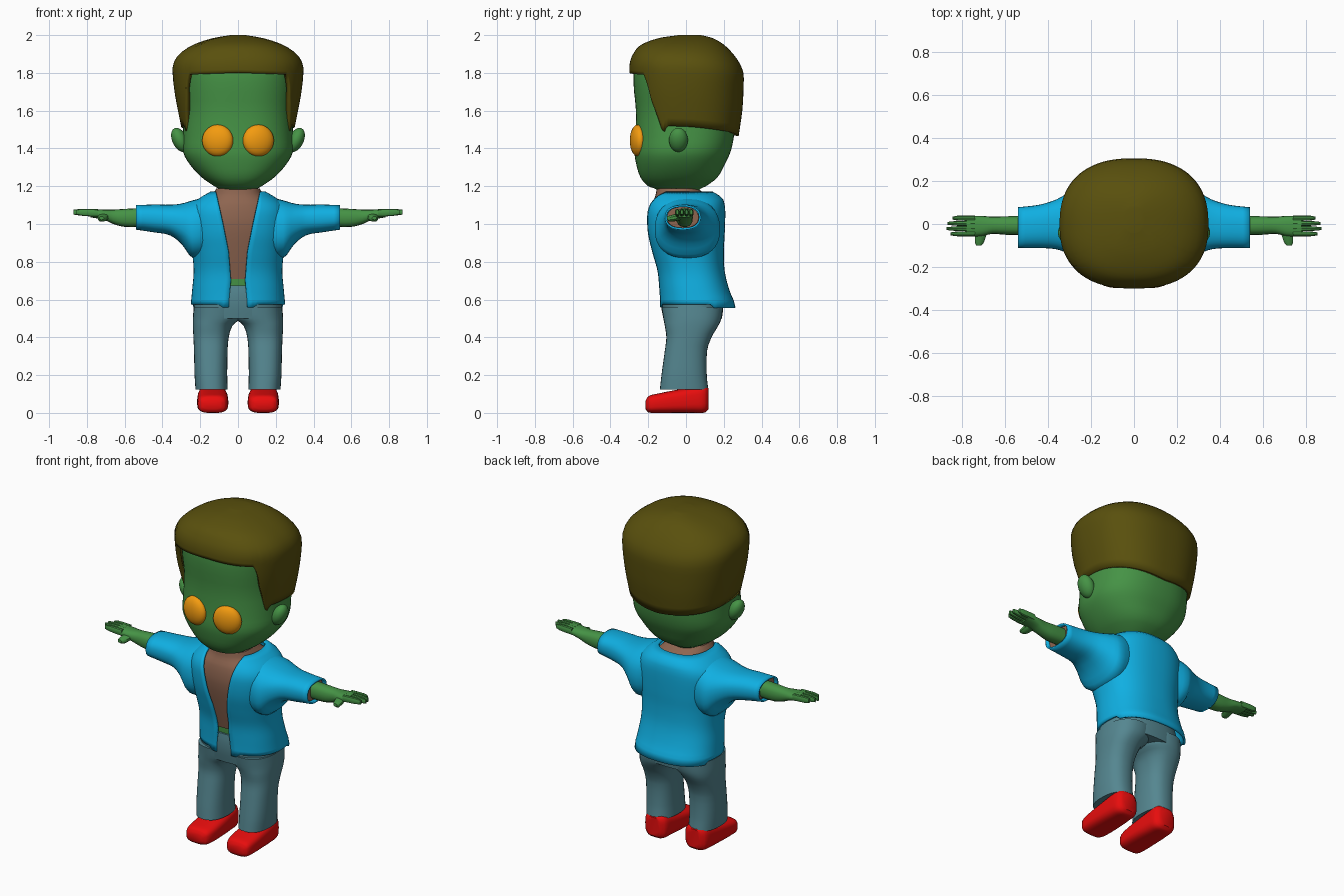
import bpy, bmesh, math

if "Cube" in bpy.data.objects:
    bpy.data.objects.remove(bpy.data.objects["Cube"])

COL = dict(skin=(0.06, 0.29, 0.06), hair=(0.10, 0.08, 0.004), blue=(0.005, 0.43, 0.76),
           brown=(0.27, 0.13, 0.08), denim=(0.09, 0.24, 0.28), red=(0.8, 0.004, 0.004),
           orange=(0.9, 0.33, 0.005))
MATS = {}
for key, c in COL.items():
    MATS[key] = bpy.data.materials.new(key)
    MATS[key].diffuse_color = (*c, 1)


def sample(table, t):
    """Smooth (Hermite) interpolation of table rows (t, values...)."""
    t = min(max(t, table[0][0]), table[-1][0])
    i = next(k for k in range(len(table) - 1) if t <= table[k + 1][0] + 1e-9)
    p, q = table[i], table[i + 1]
    o, r = table[max(i - 1, 0)], table[min(i + 2, len(table) - 1)]
    h = q[0] - p[0]
    u = (t - p[0]) / h
    out = []
    for k in range(1, len(p)):
        m0 = (q[k] - o[k]) / (q[0] - o[0]) * h
        m1 = (r[k] - p[k]) / (r[0] - p[0]) * h
        out.append(p[k] + u * m0 + u * u * (3 * (q[k] - p[k]) - 2 * m0 - m1)
                   + u ** 3 * (m0 + m1 - 2 * (q[k] - p[k])))
    return out


def linear(table, t):
    for (a, b), (c, d) in zip(table, table[1:]):
        if t <= c:
            return b + (d - b) * (t - a) / (c - a)
    return table[-1][1]


def point(table, t, ang, n=2.4, axis='z'):
    """Point on a superellipse section; rows are (t, a_low, a_high, b_low, b_high)."""
    a0, a1, b0, b1 = sample(table, t)
    power = lambda v: math.copysign(abs(v) ** (2 / n), v)
    a = (a0 + a1) / 2 + (a1 - a0) / 2 * power(math.sin(ang))
    b = (b0 + b1) / 2 - (b1 - b0) / 2 * power(math.cos(ang))
    return {'z': (a, b, t), 'x': (t, a, b), 'y': (a, t, b)}[axis]


def finish(ob, mat, mirror=False, thick=0):
    ob.data.materials.append(MATS[mat])
    bpy.ops.object.select_all(action='DESELECT')
    ob.select_set(True)
    bpy.context.view_layer.objects.active = ob
    bpy.ops.object.shade_smooth_by_angle(angle=math.radians(40))
    if thick:
        s = ob.modifiers.new('thickness', 'SOLIDIFY')
        s.thickness, s.offset = thick, -1
    if mirror:
        ob.modifiers.new('mirror', 'MIRROR')
    return ob


def skin(name, rows, mat, closed=True, caps=(True, True), **kw):
    bm = bmesh.new()
    vs = [[bm.verts.new(p) for p in row] for row in rows]
    n = len(vs[0])
    for lo, hi in zip(vs, vs[1:]):
        for i in range(n if closed else n - 1):
            j = (i + 1) % n
            bm.faces.new((lo[i], lo[j], hi[j], hi[i]))
    if caps[0]:
        bm.faces.new(vs[0])
    if caps[1]:
        bm.faces.new(vs[-1])
    bmesh.ops.recalc_face_normals(bm, faces=bm.faces)
    me = bpy.data.meshes.new(name)
    bm.to_mesh(me)
    bm.free()
    ob = bpy.data.objects.new(name, me)
    bpy.context.collection.objects.link(ob)
    return finish(ob, mat, **kw)


def loft(name, table, mat, axis='z', n=2.4, segs=32, steps=3, **kw):
    ts = [p[0] + (q[0] - p[0]) * k / steps for p, q in zip(table, table[1:]) for k in range(steps)]
    rows = [[point(table, t, 2 * math.pi * i / segs, n, axis) for i in range(segs)]
            for t in ts + [table[-1][0]]]
    return skin(name, rows, mat, **kw)


def sym(rows):
    """(z, half width, front y, back y) -> symmetric section rows."""
    return [(z, -w, w, f, b) for z, w, f, b in rows]


def ball(name, loc, scale, rot, mat):
    bpy.ops.mesh.primitive_uv_sphere_add(segments=24, ring_count=14, location=loc, rotation=rot)
    ob = bpy.context.object
    ob.name, ob.scale = name, scale
    bpy.ops.object.transform_apply(location=True, rotation=True, scale=True)
    finish(ob, mat, mirror=True)


# Head, ears and eyes
loft('head', sym([(1.15, .085, -.12, .06), (1.185, .1, -.16, .075), (1.2, .125, -.2, .105),
                  (1.245, .19, -.24, .165), (1.315, .255, -.263, .205), (1.38, .29, -.273, .235),
                  (1.46, .292, -.268, .253), (1.6, .288, -.265, .265), (1.75, .3, -.278, .27),
                  (1.85, .3, -.265, .25), (1.92, .24, -.2, .17), (1.96, .1, -.1, .1)]),
     'skin', segs=48)
ball('ear', (.308, -.04, 1.445), (.04, .05, .068), (0, math.radians(25), 0), 'skin')
ball('eye', (.108, -.255, 1.442), (.084, .04, .084), (0, 0, math.radians(12)), 'orange')

# Hair cap whose lower edge follows the hairline around the head
hair = sym([(1.44, .285, -.25, .275), (1.6, .318, -.28, .298), (1.7, .336, -.294, .304),
            (1.8, .346, -.3, .304), (1.85, .342, -.298, .285), (1.9, .31, -.28, .25),
            (1.95, .235, -.235, .2), (1.985, .13, -.14, .14), (2.0, .04, -.04, .08)])
hairline = [(0, 1.8), (46, 1.79), (51, 1.72), (54, 1.65), (59, 1.58), (65, 1.47),
            (70, 1.52), (90, 1.515), (135, 1.49), (180, 1.465)]
rows = []
for k in range(19):
    row = []
    for i in range(120):
        deg = i * 3
        z0 = linear(hairline, min(deg, 360 - deg))
        z = z0 + (2 - z0) * math.sin(k / 18 * math.pi / 2)
        row.append(point(hair, z, math.radians(deg)))
    rows.append(row)
skin('hair', rows, 'hair', caps=(False, True), thick=.025)

# Open jacket
coat = sym([(.575, .25, -.138, .262), (.65, .243, -.142, .23), (.75, .235, -.152, .205),
            (.85, .243, -.18, .2), (.95, .258, -.205, .205), (1.05, .262, -.212, .208),
            (1.1, .245, -.203, .205), (1.14, .2, -.182, .19), (1.172, .145, -.155, .14)])
gap = [(.575, .05), (.7, .038), (.85, .05), (1.0, .08), (1.172, .118)]
rows = []
for k in range(29):
    z = .575 + (1.172 - .575) * k / 28
    t0 = math.asin((linear(gap, z) / sample(coat, z)[1]) ** 1.2)
    row = [point(coat, z, t0 + (2 * math.pi - 2 * t0) * i / 56) for i in range(57)]
    # the hem dips at the back and at the front corners
    if k == 0:
        row = [(x, y, z - (.018 if y > .15 or abs(x) < .08 else 0)) for x, y, z in row]
    rows.append(row)
skin('jacket', rows, 'blue', closed=False, caps=(False, False), thick=.012)
loft('jacket_sleeve', [(.14, -.15, .16, .84, 1.15), (.24, -.165, .18, .82, 1.125),
                       (.3, -.14, .15, .895, 1.108), (.36, -.118, .115, .94, 1.102),
                       (.44, -.112, .09, .955, 1.103), (.54, -.112, .078, .97, 1.1)],
     'blue', axis='x', caps=(False, False), thick=.01, mirror=True)

# Shirt, its sleeves and the bare belly
loft('shirt', sym([(.71, .205, -.13, .17), (.85, .215, -.163, .175), (1.0, .23, -.19, .18),
                   (1.1, .2, -.182, .17), (1.15, .14, -.162, .12), (1.187, .115, -.155, .06)]), 'brown')
loft('shirt_sleeve', [(.2, -.1, .07, .97, 1.085), (.52, -.1, .066, .98, 1.09)], 'brown',
     axis='x', mirror=True)
loft('belly', sym([(.6, .2, -.118, .17), (.73, .2, -.124, .165)]), 'skin')

# Forearm, palm, fingers and thumb
loft('arm', [(.5, -.052, .036, .985, 1.085), (.6, -.05, .036, .985, 1.08),
             (.66, -.046, .034, 1.0, 1.076), (.71, -.056, .038, 1.022, 1.076),
             (.78, -.058, .038, 1.035, 1.08)], 'skin', axis='x', segs=16, mirror=True)
for i, tip in enumerate((.855, .872, .868, .845)):
    y = -.046 + i * .0245
    loft('finger_%d' % (i + 1), [(.74, y - .013, y + .013, 1.038, 1.078),
                                 (.82, y - .012, y + .012, 1.043, 1.08),
                                 (tip, y - .007, y + .007, 1.05, 1.076)],
         'skin', axis='x', segs=10, steps=2, mirror=True)
loft('thumb', [(-.1, .71, .735, 1.022, 1.04), (-.085, .698, .742, 1.012, 1.045),
               (-.03, .68, .74, 1.02, 1.06)], 'skin', axis='y', segs=10, mirror=True)

# Trousers
loft('trouser_hips', sym([(.5, .238, -.12, .19), (.57, .232, -.133, .198),
                          (.63, .222, -.136, .188), (.675, .212, -.132, .175)]), 'denim')
loft('trouser_leg', [(.125, .055, .225, -.138, .118), (.2, .057, .23, -.13, .11),
                     (.33, .055, .233, -.112, .112), (.4, .049, .236, -.104, .135),
                     (.46, .03, .239, -.112, .17), (.5, -.01, .239, -.12, .188),
                     (.56, -.02, .234, -.13, .196)], 'denim', mirror=True)

# Shoes
loft('shoe', [(-.214, .09, .185, .02, .065), (-.2, .066, .206, .003, .088),
              (-.15, .053, .215, 0, .102), (-.05, .052, .216, 0, .122),
              (.05, .058, .212, 0, .142), (.1, .066, .203, .002, .147),
              (.12, .09, .18, .02, .13)], 'red', axis='y', n=3.2, mirror=True)

for m in bpy.data.materials:
    if m.users and not m.is_grease_pencil:
        m.use_nodes = True
        m.node_tree.nodes["Principled BSDF"].inputs["Base Color"].default_value = m.diffuse_color
